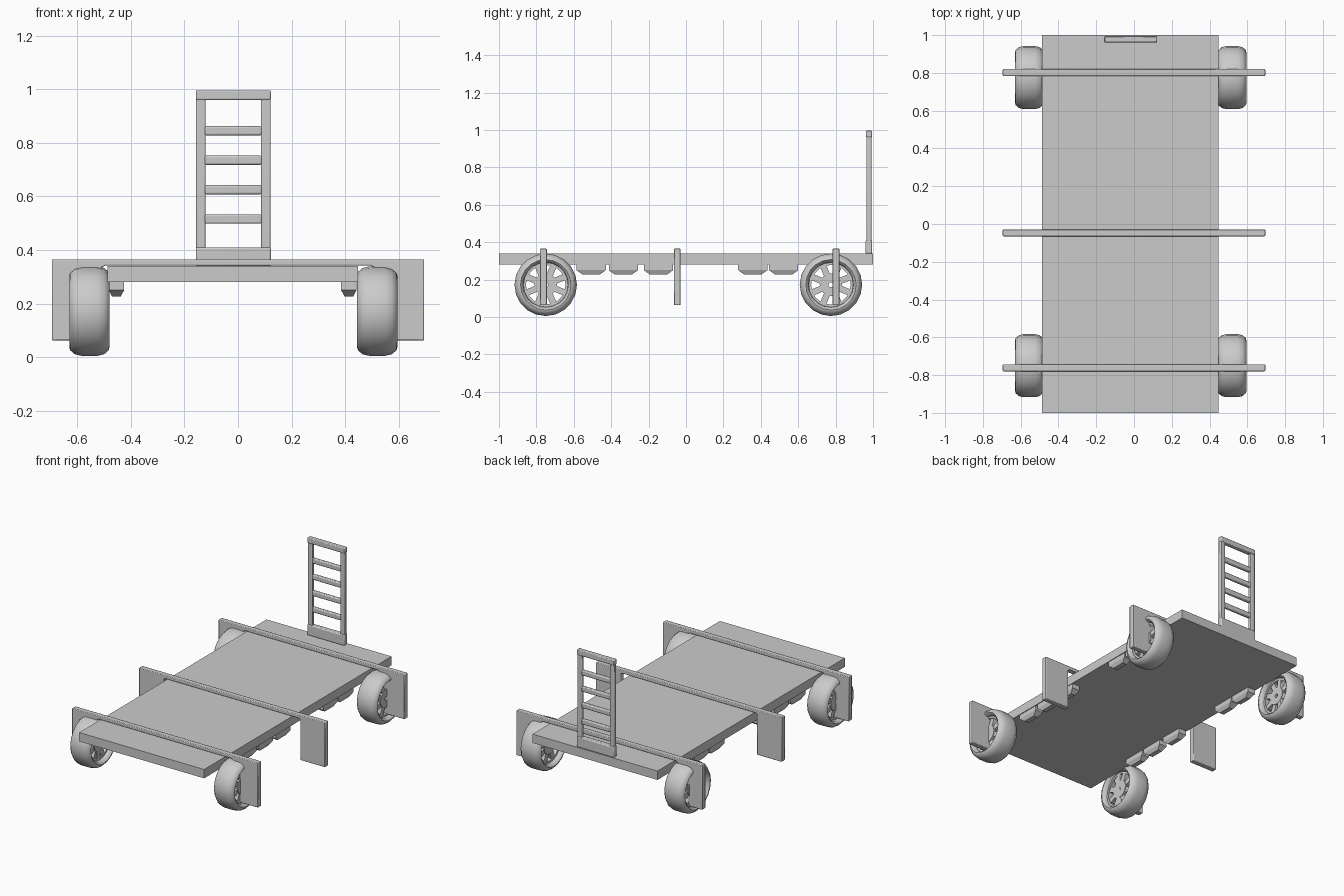
import bpy, bmesh, math
from mathutils import Matrix

if "Cube" in bpy.data.objects:
    bpy.data.objects.remove(bpy.data.objects["Cube"])

CX = -0.02  # the cart body sits slightly off centre between the cross bars


def finish(name, bm, bevel=0.0, smooth=False):
    bmesh.ops.recalc_face_normals(bm, faces=bm.faces)
    me = bpy.data.meshes.new(name)
    bm.to_mesh(me)
    bm.free()
    ob = bpy.data.objects.new(name, me)
    bpy.context.collection.objects.link(ob)
    if bevel:
        m = ob.modifiers.new("bevel", 'BEVEL')
        m.width = bevel
        m.segments = 2
    if smooth:
        bpy.ops.object.select_all(action='DESELECT')
        ob.select_set(True)
        bpy.context.view_layer.objects.active = ob
        bpy.ops.object.shade_smooth_by_angle(angle=math.radians(50))
    return ob


def box(name, x0, x1, y0, y1, z0, z1, bevel=0.0):
    bm = bmesh.new()
    bmesh.ops.create_cube(bm, size=1)
    bmesh.ops.scale(bm, vec=(x1 - x0, y1 - y0, z1 - z0), verts=bm.verts)
    bmesh.ops.translate(bm, vec=((x0 + x1) / 2, (y0 + y1) / 2, (z0 + z1) / 2), verts=bm.verts)
    return finish(name, bm, bevel, bevel > 0)


def extrude_profile(name, pts, y0, y1, bevel=0.0):
    """Closed x-z outline extruded along y."""
    bm = bmesh.new()
    face = bm.faces.new([bm.verts.new((x, y0, z)) for x, z in pts])
    new = bmesh.ops.extrude_face_region(bm, geom=[face])["geom"]
    bmesh.ops.translate(bm, vec=(0, y1 - y0, 0), verts=[v for v in new if isinstance(v, bmesh.types.BMVert)])
    return finish(name, bm, bevel, bevel > 0)


def lathe(bm, profile, n):
    """Closed (axial x, radius) profile spun about the x axis."""
    rings = [[bm.verts.new((x, r * math.cos(2 * math.pi * i / n), r * math.sin(2 * math.pi * i / n)))
              for x, r in profile] for i in range(n)]
    k = len(profile)
    for i in range(n):
        a, b = rings[i], rings[(i + 1) % n]
        for j in range(k):
            bm.faces.new((a[j], a[(j + 1) % k], b[(j + 1) % k], b[j]))


def wheel(tag, x, y, z=0.172):
    # rounded tyre
    bm = bmesh.new()
    half = [(0.03, 0.167), (0.055, 0.161), (0.072, 0.146), (0.075, 0.135), (0.064, 0.122), (0.045, 0.119)]
    lathe(bm, half + [(-a, r) for a, r in reversed(half)], 20)
    bmesh.ops.translate(bm, vec=(x, y, z), verts=bm.verts)
    finish("tyre_" + tag, bm, smooth=True)
    # rim, hub and eight spokes
    bm = bmesh.new()
    w = 0.045
    lathe(bm, [(-w, 0.122), (w, 0.122), (w, 0.106), (-w, 0.106)], 20)
    lathe(bm, [(-w, 0.060), (w, 0.060), (w, 0.013), (-w, 0.013)], 16)
    for i in range(8):
        m = (Matrix.Rotation(math.radians(45 * i + 22.5), 4, 'X')
             @ Matrix.Translation((0, 0.083, 0))
             @ Matrix.Diagonal((2 * w - 0.01, 0.06, 0.034, 1)))
        bmesh.ops.create_cube(bm, size=1, matrix=m)
    bmesh.ops.translate(bm, vec=(x, y, z), verts=bm.verts)
    finish("spoked_rim_" + tag, bm, smooth=True)


# flat deck
box("deck", CX - 0.467, CX + 0.467, -1, 1, 0.28, 0.34)

# wheels
for sx, side in ((-1, "left"), (1, "right")):
    for y, end in ((-0.75, "front"), (0.775, "rear")):
        wheel(end + "_" + side, -0.0175 + sx * 0.537, y)

# cross bars with hanging side flaps, one bridge-shaped outline each
half = [(0.695, 0.365), (0.695, 0.063), (0.51, 0.063), (0.51, 0.335), (0.495, 0.342)]
outline = half + [(-x, z) for x, z in reversed(half)]
for y, tag in ((-0.762, "front"), (-0.047, "middle"), (0.802, "rear")):
    extrude_profile("cross_bar_" + tag, outline, y - 0.018, y + 0.018, 0.004)

# tapered blocks under the deck edges
for sx, side in ((-1, "left"), (1, "right")):
    for i, y in enumerate((-0.507, -0.335, -0.147, 0.357, 0.522)):
        bm = bmesh.new()
        levels = []
        for z, hy, inner in ((0.285, 0.078, 0.405), (0.25, 0.078, 0.405), (0.226, 0.045, 0.418)):
            outer = 0.462 if z > 0.24 else 0.45
            levels.append([bm.verts.new((CX + sx * a, y + b, z)) for a, b in
                           ((inner, -hy), (outer, -hy), (outer, hy), (inner, hy))])
        for a, b in zip(levels, levels[1:]):
            for j in range(4):
                bm.faces.new((a[j], a[(j + 1) % 4], b[(j + 1) % 4], b[j]))
        bm.faces.new(levels[0])
        bm.faces.new(levels[-1])
        finish(f"under_block_{side}_{i + 1}", bm)

# upright ladder-back at the rear
LX = -0.0175
for sx, side in ((-1, "left"), (1, "right")):
    a, b = sorted((LX + sx * 0.139, LX + sx * 0.104))
    box("back_post_" + side, a, b, 0.965, 0.991, 0.34, 0.965, 0.005)
box("back_top_rail", LX - 0.14, LX + 0.14, 0.962, 0.994, 0.96, 0.996, 0.005)
box("back_base", LX - 0.14, LX + 0.14, 0.96, 0.995, 0.338, 0.41, 0.006)
for i in range(4):
    z = 0.515 + 0.11 * i
    box(f"back_rung_{i + 1}", LX - 0.107, LX + 0.107, 0.966, 0.99, z - 0.017, z + 0.017, 0.006)
